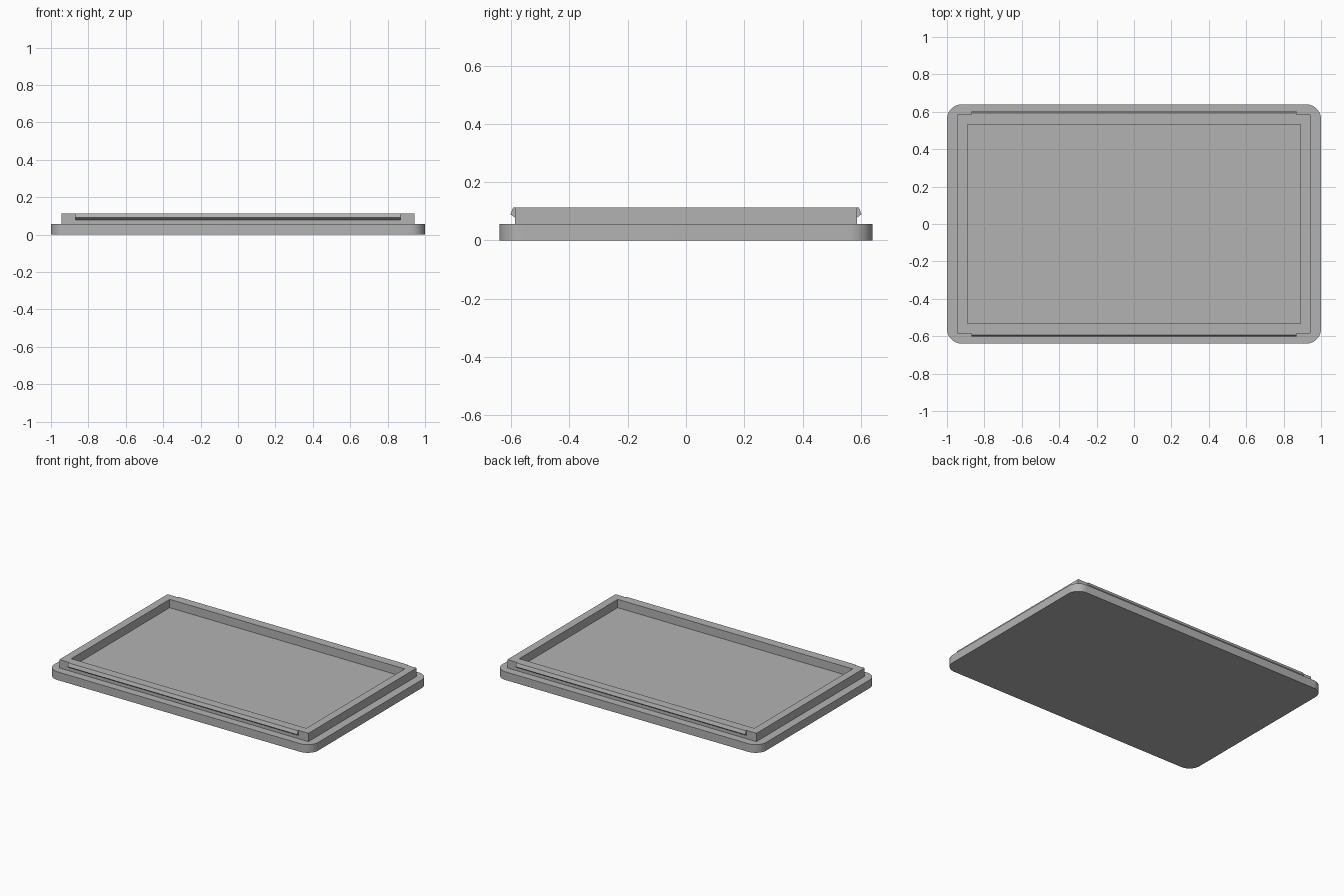
import bpy
import bmesh
import math

if "Cube" in bpy.data.objects:
    bpy.data.objects.remove(bpy.data.objects["Cube"])

# One grey plastic for the whole lid
GREY = (0.45, 0.45, 0.45, 1)
plastic = bpy.data.materials.new("grey_plastic")
plastic.use_nodes = True
plastic.diffuse_color = GREY
plastic.node_tree.nodes["Principled BSDF"].inputs["Base Color"].default_value = GREY

BASE_TOP, RIM_TOP = 0.056, 0.113
RIM_X, RIM_Y, WALL = 0.944, 0.586, 0.054


def finish(name, bm):
    bmesh.ops.recalc_face_normals(bm, faces=bm.faces)
    mesh = bpy.data.meshes.new(name)
    bm.to_mesh(mesh)
    bm.free()
    mesh.materials.append(plastic)
    obj = bpy.data.objects.new(name, mesh)
    bpy.context.collection.objects.link(obj)
    return obj


def extrude_face(bm, face, offset):
    result = bmesh.ops.extrude_face_region(bm, geom=[face])
    verts = [g for g in result["geom"] if isinstance(g, bmesh.types.BMVert)]
    bmesh.ops.translate(bm, verts=verts, vec=offset)


def rectangle(bm, half_x, half_y, z):
    corners = ((-1, -1), (1, -1), (1, 1), (-1, 1))
    return [bm.verts.new((sx * half_x, sy * half_y, z)) for sx, sy in corners]


# Base plate with rounded vertical corners
bm = bmesh.new()
extrude_face(bm, bm.faces.new(rectangle(bm, 1, 0.64, 0)), (0, 0, BASE_TOP))
uprights = [e for e in bm.edges if abs(e.verts[0].co.z - e.verts[1].co.z) > 0.01]
bmesh.ops.bevel(bm, geom=uprights, offset=0.08, segments=10, profile=0.5, affect='EDGES')
base = finish("base_plate", bm)
bpy.ops.object.select_all(action='DESELECT')
base.select_set(True)
bpy.context.view_layer.objects.active = base
bpy.ops.object.shade_smooth_by_angle(angle=math.radians(30))

# Raised rectangular rim, open in the middle
bm = bmesh.new()
loops = [rectangle(bm, RIM_X - inset, RIM_Y - inset, z) for inset, z in
         ((0, BASE_TOP), (0, RIM_TOP), (WALL, RIM_TOP), (WALL, BASE_TOP))]
for lower, upper in zip(loops, loops[1:]):
    for i in range(4):
        j = (i + 1) % 4
        bm.faces.new((lower[i], lower[j], upper[j], upper[i]))
finish("rim", bm)

# Snap ridges along the front and back of the rim
RIDGE_X = 0.87
profile = ((RIM_Y - 0.005, RIM_TOP), (0.593, RIM_TOP), (0.602, 0.09),
           (RIM_Y, 0.078), (RIM_Y - 0.005, 0.078))
for name, side in (("front_snap_ridge", -1), ("back_snap_ridge", 1)):
    bm = bmesh.new()
    end = bm.faces.new([bm.verts.new((-RIDGE_X, side * y, z)) for y, z in profile])
    extrude_face(bm, end, (2 * RIDGE_X, 0, 0))
    finish(name, bm)
